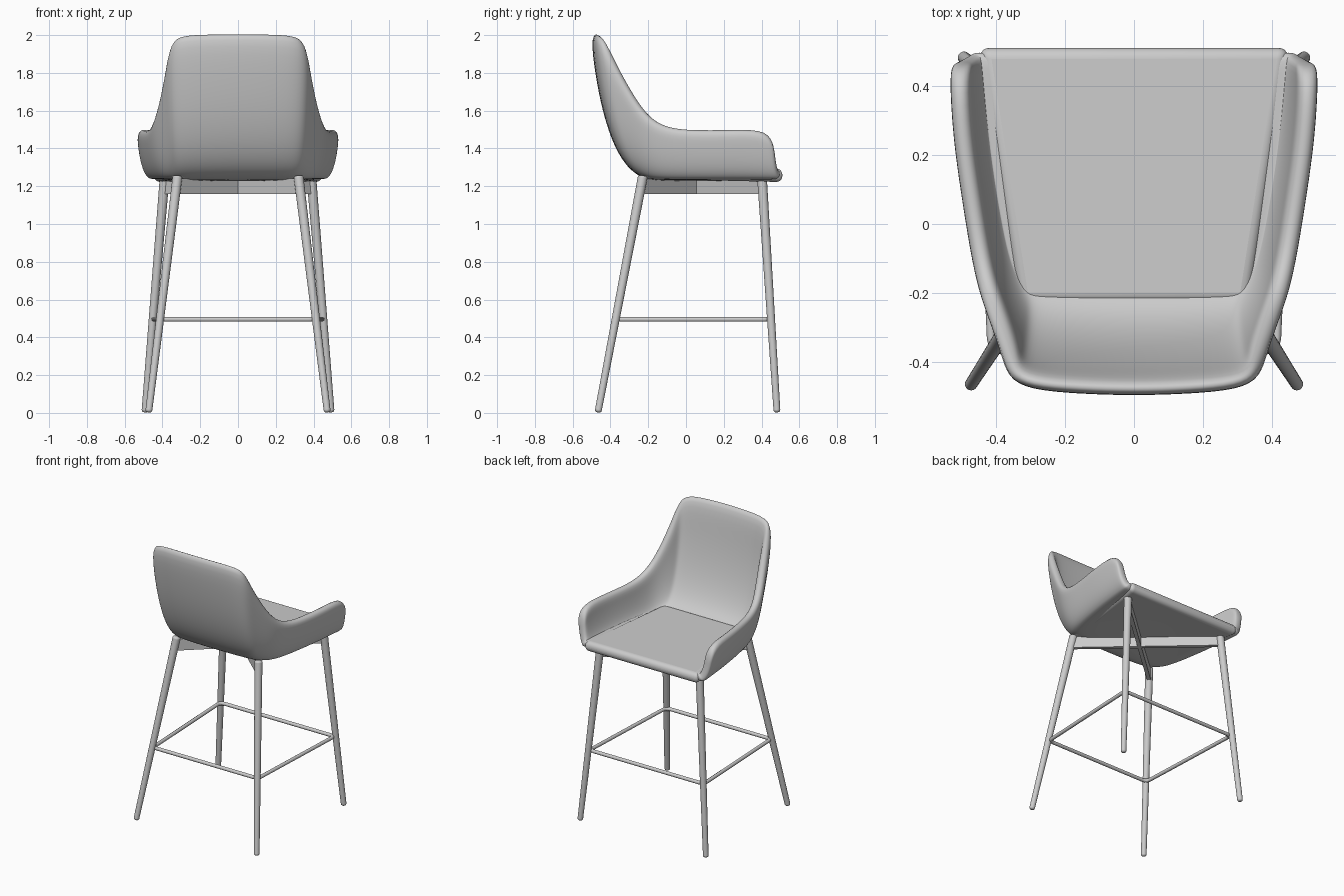
import bpy, bmesh, math
from mathutils import Vector

if "Cube" in bpy.data.objects:
    bpy.data.objects.remove(bpy.data.objects["Cube"])


def finish(name, bm, smooth=40):
    mesh = bpy.data.meshes.new(name)
    bm.to_mesh(mesh)
    bm.free()
    ob = bpy.data.objects.new(name, mesh)
    bpy.context.collection.objects.link(ob)
    bpy.ops.object.select_all(action='DESELECT')
    ob.select_set(True)
    bpy.context.view_layer.objects.active = ob
    bpy.ops.object.shade_smooth_by_angle(angle=math.radians(smooth))
    return ob


def bevel(ob, width, segments):
    m = ob.modifiers.new("bevel", 'BEVEL')
    m.width, m.segments, m.limit_method = width, segments, 'ANGLE'


# Shell: stations from arm front to back centre (rim x, y, z, base x, y)
half = [(.527, .47, 1.40, .465, .50), (.54, .435, 1.50, .46, .45),
        (.53, .25, 1.497, .44, .25), (.505, .08, 1.495, .415, .08),
        (.48, -.08, 1.50, .39, -.05), (.455, -.20, 1.55, .37, -.12),
        (.422, -.29, 1.67, .345, -.165), (.39, -.385, 1.85, .32, -.185),
        (.37, -.455, 1.965, .29, -.20), (.31, -.492, 2.003, .24, -.205),
        (.16, -.505, 2.008, .13, -.21), (0, -.51, 2.01, 0, -.21)]
stations = half + [(-a, b, c, -d, e) for a, b, c, d, e in half[-2::-1]]
bm = bmesh.new()
rows = []
for rx, ry, rz, bx, by in stations:
    R, B = Vector((rx, ry, rz)), Vector((bx, by, 1.235))
    C = B.lerp(R, .76)
    C.z = 1.235 + .07 * (rz - 1.235)
    spine = Vector((0, min(max(by, -.08), .45), 1.225))
    pts = [spine, spine.lerp(B, .6)]
    for k in range(7):
        t = k / 6
        pts.append(B * (1 - t) ** 2 + C * 2 * t * (1 - t) + R * t * t)
    rows.append([bm.verts.new(p) for p in pts])
for a, b in zip(rows, rows[1:]):
    for j in range(len(a) - 1):
        bm.faces.new((a[j], a[j + 1], b[j + 1], b[j]))
bmesh.ops.remove_doubles(bm, verts=bm.verts, dist=.0005)
shell = finish("seat_shell", bm, 80)
m = shell.modifiers.new("thickness", 'SOLIDIFY')
m.thickness, m.offset = .06, -1
m = shell.modifiers.new("smooth", 'SUBSURF')
m.levels = m.render_levels = 2

# Seat cushion: tapered slab with rounded edges
bm = bmesh.new()
bmesh.ops.create_cube(bm, size=1)
for v in bm.verts:
    front, top = v.co.y > 0, v.co.z > 0
    v.co = ((.45 if front else .335) * (1 if v.co.x > 0 else -1),
            .51 if front else -.23,
            (1.293 if front else 1.31) if top else (1.222 if front else 1.24))
bevel(finish("seat_cushion", bm), .032, 5)


def rod(name, a, b, r1, r2):
    a, b = Vector(a), Vector(b)
    bm = bmesh.new()
    bmesh.ops.create_cone(bm, cap_ends=True, segments=24, radius1=r1,
                          radius2=r2, depth=(b - a).length)
    q = (b - a).to_track_quat('Z', 'Y')
    for v in bm.verts:
        v.co = q @ v.co + (a + b) / 2
    bevel(finish(name, bm), .012, 3)


# Splayed tapered legs
for s, side in ((1, "right"), (-1, "left")):
    rod("back_leg_" + side, (s * .473, -.466, .003), (s * .32, -.228, 1.255), .018, .026)
    rod("front_leg_" + side, (s * .493, .482, .003), (s * .388, .402, 1.25), .018, .026)

# Crossed flat rails under the seat
for s, name in ((1, "cross_rail_a"), (-1, "cross_rail_b")):
    a, b = Vector((-s * .325, -.235, 1.20)), Vector((s * .385, .40, 1.20))
    d = b - a
    bm = bmesh.new()
    bmesh.ops.create_cube(bm, size=1)
    ang = math.atan2(d.y, d.x)
    for v in bm.verts:
        x, y = v.co.x * d.length, v.co.y * .025
        v.co = ((a.x + b.x) / 2 + x * math.cos(ang) - y * math.sin(ang),
                (a.y + b.y) / 2 + x * math.sin(ang) + y * math.cos(ang),
                1.20 + v.co.z * .08)
    finish(name, bm)

# Footrest ring with rounded corners
corners = [Vector(c) for c in ((-.412, -.366, .495), (.412, -.366, .495),
                               (.448, .442, .495), (-.448, .442, .495))]
path = []
for i, c in enumerate(corners):
    p = c + (corners[i - 1] - c).normalized() * .04
    n = c + (corners[(i + 1) % 4] - c).normalized() * .04
    for k in range(7):
        t = k / 6
        path.append(p * (1 - t) ** 2 + c * 2 * t * (1 - t) + n * t * t)
cu = bpy.data.curves.new("footrest_ring", 'CURVE')
cu.dimensions = '3D'
cu.bevel_depth, cu.bevel_resolution = .0125, 3
sp = cu.splines.new('POLY')
sp.points.add(len(path) - 1)
for pt, co in zip(sp.points, path):
    pt.co = (*co, 1)
sp.use_cyclic_u = True
ring = bpy.data.objects.new("footrest_ring", cu)
bpy.context.collection.objects.link(ring)
bpy.ops.object.select_all(action='DESELECT')
ring.select_set(True)
bpy.context.view_layer.objects.active = ring
bpy.ops.object.convert(target='MESH')
bpy.ops.object.shade_smooth_by_angle(angle=math.radians(60))
